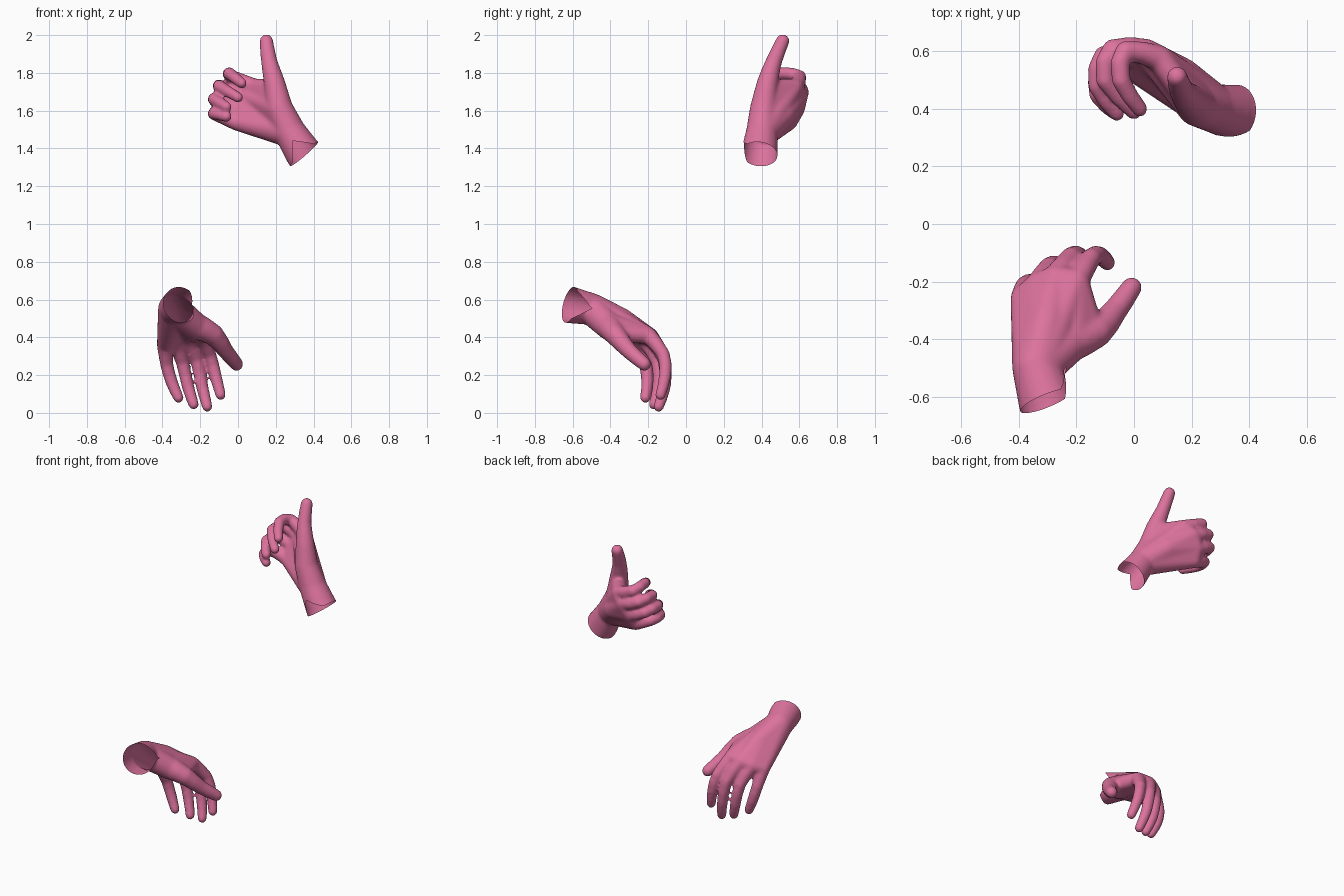
import bpy, bmesh
from mathutils import Vector

cube = bpy.data.objects.get("Cube")
if cube:
    bpy.data.objects.remove(cube, do_unlink=True)

pink = bpy.data.materials.new("pink_skin")
pink.use_nodes = True
pink.diffuse_color = (0.72, 0.17, 0.34, 1)
pink.node_tree.nodes["Principled BSDF"].inputs["Base Color"].default_value = (0.72, 0.17, 0.34, 1)

FINGER_R = (0.045, 0.035, 0.033, 0.028)
THUMB_R = (0.072, 0.057, 0.043, 0.036)


def hull(bm, balls):
    """Add the rounded solid wrapped around a set of (point, radius) balls."""
    part = bmesh.new()
    for point, radius in balls:
        ball = bmesh.ops.create_icosphere(part, subdivisions=3, radius=radius)
        bmesh.ops.translate(part, verts=ball["verts"], vec=point)
    out = bmesh.ops.convex_hull(part, input=part.verts)
    junk = {g for g in out["geom_interior"] + out["geom_unused"]
            if isinstance(g, bmesh.types.BMVert)}
    bmesh.ops.delete(part, geom=list(junk), context="VERTS")
    bmesh.ops.recalc_face_normals(part, faces=part.faces)
    temp = bpy.data.meshes.new("temp")
    part.to_mesh(temp)
    part.free()
    bm.from_mesh(temp)
    bpy.data.meshes.remove(temp)


def chain(bm, balls):
    for pair in zip(balls, balls[1:]):
        hull(bm, pair)


def rounded(balls):
    """Add a bowed ball halfway along each segment so the joints bend softly."""
    result = [balls[0]]
    last = len(balls) - 1
    for i in range(last):
        (a, ra), (b, rb) = balls[i], balls[i + 1]
        before, after = balls[max(i - 1, 0)][0], balls[min(i + 2, last)][0]
        middle = (a + b) / 2 + (a + b - before - after) / 16
        result += [(middle, (ra + rb) / 2), (b, rb)]
    return result


def open_wrist(mesh, origin, axis, side):
    """Cut the wrist off flat and take a V-shaped notch out of one side."""
    bm = bmesh.new()
    bm.from_mesh(mesh)
    side = (side - axis * side.dot(axis)).normalized()
    across = axis.cross(side)
    depth, width = 0.085, 0.075
    apex = origin + axis * depth

    def near():
        faces = [f for f in bm.faces if (f.calc_center_median() - origin).length < 0.22]
        return list({g for f in faces for g in (f, *f.edges, *f.verts)})

    bmesh.ops.bisect_plane(bm, geom=near(), plane_co=origin, plane_no=-axis, clear_outer=True)
    normals = [axis * width + across * depth * s for s in (-1, 1)]
    for n in normals:
        bmesh.ops.bisect_plane(bm, geom=near(), plane_co=apex, plane_no=n)
    cut = []
    for f in bm.faces:
        c = f.calc_center_median()
        if ((c - origin).length < 0.2 and (c - origin).dot(side) > 0
                and all((c - apex).dot(n) < 0 for n in normals)):
            cut.append(f)
    bmesh.ops.delete(bm, geom=cut, context="FACES")
    bm.to_mesh(mesh)
    bm.free()


def make_hand(name, wrist, palm_root, back, fingers, thumb, axis, side):
    wrist, palm_root, axis = Vector(wrist), Vector(palm_root), Vector(axis).normalized()
    bm = bmesh.new()
    root = (palm_root, 0.084)
    # wrist, running a little past the cut
    chain(bm, [(wrist - axis * 0.04, 0.102), (wrist, 0.098), root])
    # fingers
    digits = [[(Vector(p), r) for p, r in zip(f, FINGER_R)] for f in fingers]
    for d in digits:
        chain(bm, rounded(d))
    # palm between neighbouring knuckles, and the rounded back of the hand
    for a, b in zip(digits, digits[1:]):
        hull(bm, [root, a[0], b[0]])
    hull(bm, [root, (Vector(back), 0.072), digits[1][0], digits[2][0]])
    # thumb, its pad, and the web to the first knuckle
    digit = [(Vector(p), r) for p, r in zip(thumb, THUMB_R)]
    chain(bm, rounded(digit))
    hull(bm, [root, digit[0]])
    hull(bm, [digit[0], (digit[1][0].lerp(digit[0][0], 0.15), 0.045), digits[0][0]])
    hull(bm, [root, digit[0], digits[1][0]])

    mesh = bpy.data.meshes.new(name)
    bm.to_mesh(mesh)
    bm.free()
    obj = bpy.data.objects.new(name, mesh)
    bpy.context.collection.objects.link(obj)
    # fuse the parts into one soft skin
    remesh = obj.modifiers.new("fuse", "REMESH")
    remesh.mode = "VOXEL"
    remesh.voxel_size = 0.008
    smooth = obj.modifiers.new("soften", "SMOOTH")
    smooth.factor = 0.5
    smooth.iterations = 12
    graph = bpy.context.evaluated_depsgraph_get()
    skin = bpy.data.meshes.new_from_object(obj.evaluated_get(graph))
    obj.modifiers.clear()
    obj.data = skin
    bpy.data.meshes.remove(mesh)
    skin.name = name
    open_wrist(skin, wrist, axis, Vector(side))
    skin.materials.clear()
    skin.materials.append(pink)
    skin.polygons.foreach_set("use_smooth", [True] * len(skin.polygons))
    skin.update()


# raised hand, thumb up, fingers curled to the front
make_hand(
    "upper_hand", (0.35, 0.387, 1.37), (0.275, 0.402, 1.488), (0.162, 0.508, 1.58),
    [[(0.09, 0.575, 1.725), (-0.03, 0.602, 1.78), (-0.045, 0.50, 1.797), (0.02, 0.40, 1.745)],
     [(0.04, 0.60, 1.675), (-0.075, 0.608, 1.72), (-0.10, 0.50, 1.73), (0.0, 0.39, 1.67)],
     [(0.0, 0.585, 1.61), (-0.105, 0.585, 1.65), (-0.127, 0.48, 1.66), (-0.06, 0.385, 1.62)],
     [(-0.01, 0.545, 1.54), (-0.11, 0.53, 1.577), (-0.124, 0.45, 1.585), (-0.06, 0.385, 1.568)]],
    [(0.22, 0.41, 1.61), (0.195, 0.43, 1.74), (0.165, 0.465, 1.86), (0.15, 0.512, 1.969)],
    (-0.65, 0.1, 0.75), (0, -1, 0))

# lowered hand, reaching back and down
make_hand(
    "lower_hand", (-0.305, -0.615, 0.572), (-0.34, -0.5, 0.55), (-0.304, -0.345, 0.485),
    [[(-0.2, -0.20, 0.41), (-0.15, -0.12, 0.31), (-0.12, -0.11, 0.2), (-0.092, -0.135, 0.095)],
     [(-0.275, -0.19, 0.405), (-0.22, -0.115, 0.285), (-0.19, -0.113, 0.14), (-0.163, -0.145, 0.033)],
     [(-0.335, -0.215, 0.385), (-0.295, -0.15, 0.27), (-0.265, -0.145, 0.14), (-0.235, -0.17, 0.045)],
     [(-0.385, -0.26, 0.36), (-0.378, -0.215, 0.26), (-0.35, -0.205, 0.16), (-0.315, -0.215, 0.08)]],
    [(-0.225, -0.41, 0.46), (-0.133, -0.375, 0.415), (-0.067, -0.303, 0.33), (-0.008, -0.22, 0.258)],
    (-0.36, 0.88, -0.23), (1, 0, 0.1))
